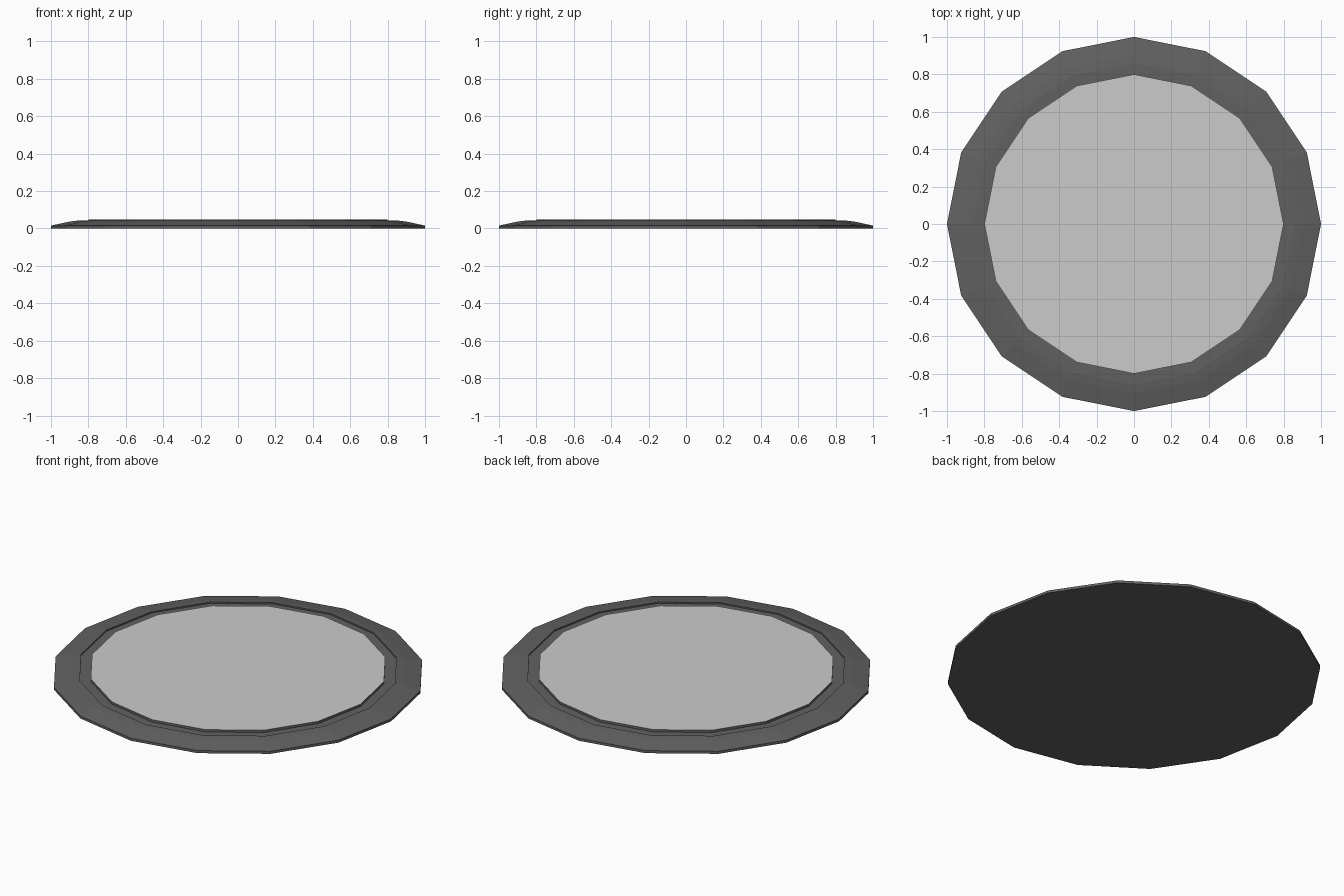
import bpy, bmesh, math

if "Cube" in bpy.data.objects:
    bpy.data.objects.remove(bpy.data.objects["Cube"])

SIDES = 16


def material(name, grey):
    m = bpy.data.materials.new(name)
    m.diffuse_color = (grey, grey, grey, 1)
    m.use_nodes = True
    m.node_tree.nodes["Principled BSDF"].inputs["Base Color"].default_value = m.diffuse_color
    return m


def lathe(name, profile, mat):
    """Revolve (radius, z) points; close the first and last ring with flat caps."""
    bm = bmesh.new()
    rings = []
    for r, z in profile:
        rings.append([bm.verts.new((r * math.cos(2 * math.pi * i / SIDES),
                                    r * math.sin(2 * math.pi * i / SIDES), z))
                      for i in range(SIDES)])
    for a, b in zip(rings, rings[1:]):
        for i in range(SIDES):
            j = (i + 1) % SIDES
            bm.faces.new((a[i], a[j], b[j], b[i]))
    bm.faces.new(rings[0][::-1])
    if len(rings) > 1:
        bm.faces.new(rings[-1])
    bmesh.ops.recalc_face_normals(bm, faces=bm.faces)
    mesh = bpy.data.meshes.new(name)
    bm.to_mesh(mesh)
    bm.free()
    mesh.materials.append(mat)
    obj = bpy.data.objects.new(name, mesh)
    bpy.context.collection.objects.link(obj)
    return obj


dark = material("dark_grey", 0.12)
light = material("light_grey", 0.6)

# Base with sloped rim, shallow groove and raised centre
base = lathe("base", [(1.0, 0), (1.0, 0.015), (0.905, 0.036), (0.86, 0.042),
                      (0.86, 0.034), (0.80, 0.034), (0.80, 0.048)], dark)

# Light top surface: the flat cap of the raised centre
base.data.materials.append(light)
for f in base.data.polygons:
    if len(f.vertices) == SIDES and f.center.z > 0.04:
        f.material_index = 1
